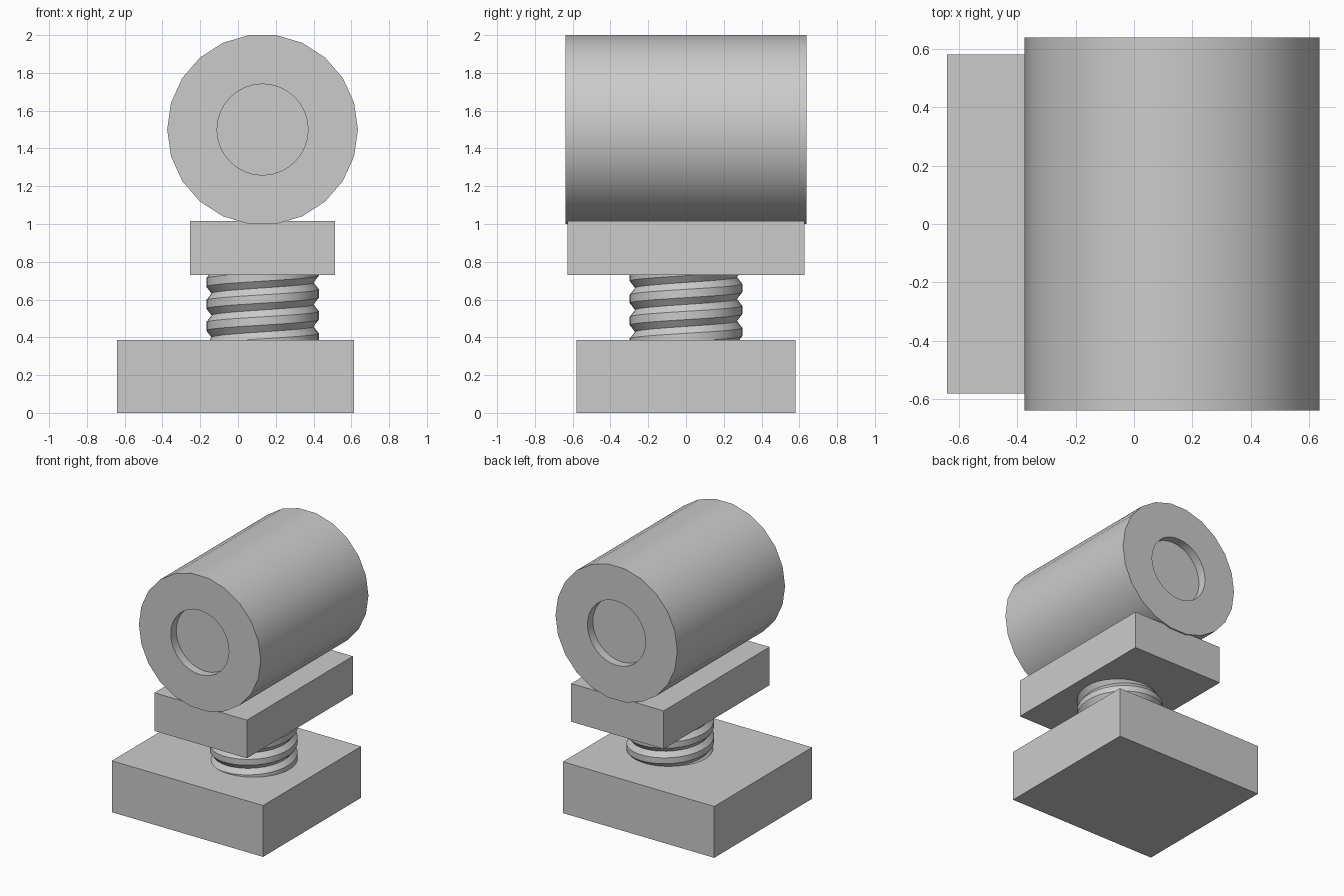
import bpy, bmesh, math
from math import cos, sin, pi, radians

if "Cube" in bpy.data.objects:
    bpy.data.objects.remove(bpy.data.objects["Cube"], do_unlink=True)

GREY = (0.6, 0.6, 0.6, 1.0)
grey = bpy.data.materials.new("plain grey")
grey.use_nodes = True
grey.diffuse_color = GREY
grey.node_tree.nodes["Principled BSDF"].inputs["Base Color"].default_value = GREY


def add_object(name, bm):
    mesh = bpy.data.meshes.new(name)
    bm.to_mesh(mesh)
    bm.free()
    mesh.materials.append(grey)
    obj = bpy.data.objects.new(name, mesh)
    bpy.context.collection.objects.link(obj)
    return obj


def select_only(obj):
    bpy.ops.object.select_all(action='DESELECT')
    obj.select_set(True)
    bpy.context.view_layer.objects.active = obj


def smooth(obj):
    select_only(obj)
    bpy.ops.object.shade_smooth_by_angle(angle=radians(30))


def box(name, low, high):
    bm = bmesh.new()
    bmesh.ops.create_cube(bm, size=1)
    for v in bm.verts:
        v.co = [h if c > 0 else l for c, l, h in zip(v.co, low, high)]
    return add_object(name, bm)


def drum(name, radius, sides, y0, y1):
    """Round bar along y, centred on the head axis."""
    bm = bmesh.new()
    ring = [bm.verts.new((AXIS_X + radius * cos(2 * pi * i / sides), y0,
                          HEAD_Z + radius * sin(2 * pi * i / sides)))
            for i in range(sides)]
    cap = bm.faces.new(ring)
    ext = bmesh.ops.extrude_face_region(bm, geom=[cap], use_keep_orig=True)
    for v in ext["geom"]:
        if isinstance(v, bmesh.types.BMVert):
            v.co.y = y1
    bmesh.ops.recalc_face_normals(bm, faces=bm.faces)
    return add_object(name, bm)


AXIS_X, HEAD_Z = 0.13, 1.5

# Square base and the plate under the head
box("base_block", (-0.64, -0.58, 0), (0.614, 0.58, 0.385))
box("upper_plate", (-0.254, -0.627, 0.73), (0.513, 0.627, 1.016))

# Cylindrical head with a shallow round recess in each end
END, DEPTH = 0.638, 0.065
head = drum("head_cylinder", 0.505, 22, -END, END)
for side in (-1, 1):
    cutter = drum("recess_cutter", 0.241, 32, side * (END - DEPTH), side * (END + DEPTH))
    cutter.hide_render = True
    cut = head.modifiers.new("recess", 'BOOLEAN')
    cut.operation = 'DIFFERENCE'
    cut.solver = 'EXACT'
    cut.object = cutter
    select_only(head)
    bpy.ops.object.modifier_apply(modifier=cut.name)
    bpy.data.objects.remove(cutter, do_unlink=True)
smooth(head)

# Threaded neck: one pitch of thread profile swept up a right-handed helix
PITCH, TURNS, STEPS, START_Z = 0.1164, 5, 36, 0.225
profile = [(0.27, 0), (0.298, 0.036), (0.298, 0.08), (0.27, PITCH)]
bm = bmesh.new()
columns = []
for i in range(TURNS * STEPS + 1):
    a = 2 * pi * i / STEPS
    rise = START_Z + PITCH * i / STEPS
    columns.append([bm.verts.new((AXIS_X + r * cos(a), r * sin(a), rise + z))
                    for r, z in profile])
for left, right in zip(columns, columns[1:]):
    for k in range(len(profile) - 1):
        bm.faces.new((left[k], right[k], right[k + 1], left[k + 1]))
bmesh.ops.remove_doubles(bm, verts=bm.verts, dist=0.0005)
smooth(add_object("threaded_neck", bm))
